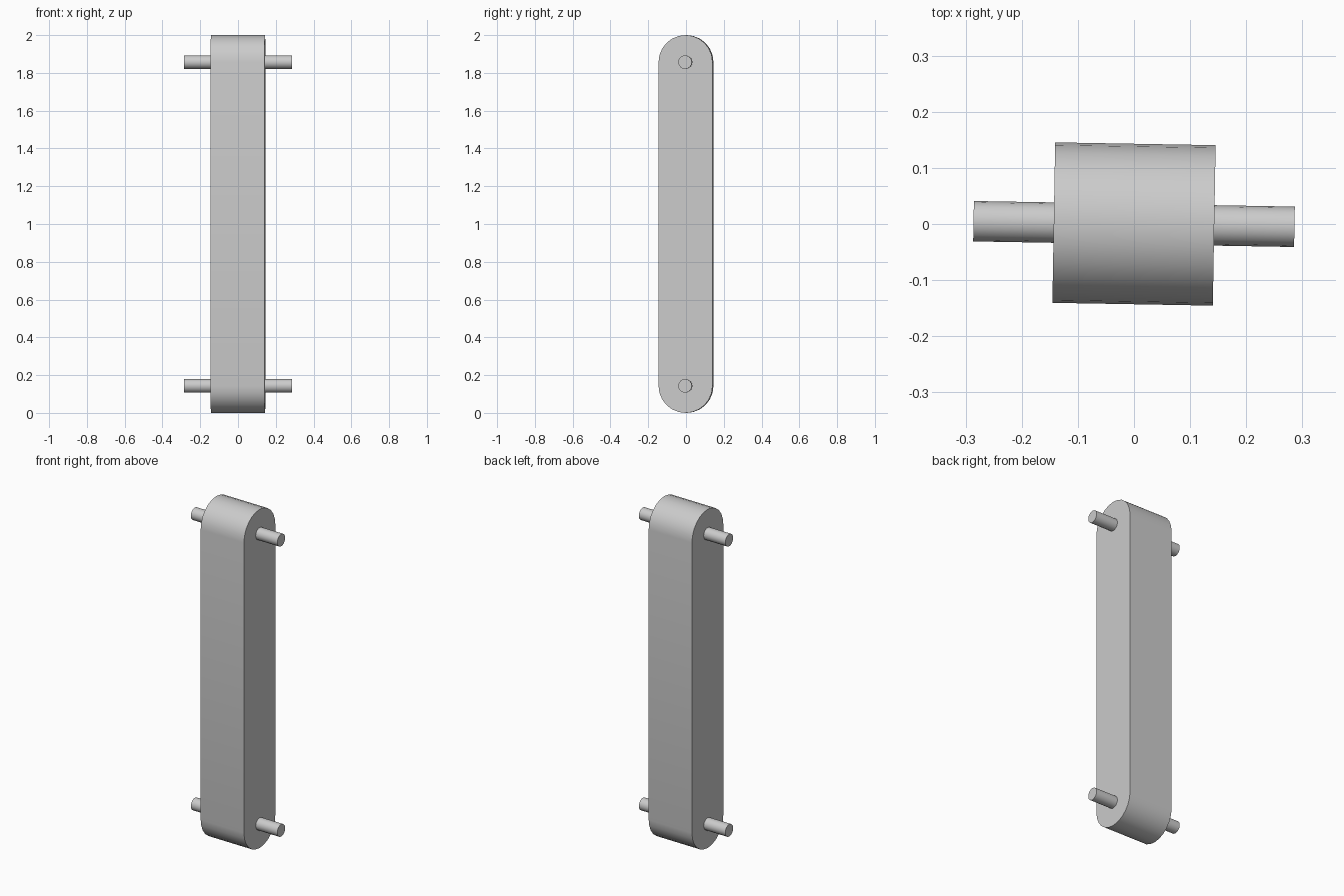
import bpy, bmesh, math
from mathutils import Matrix

cube = bpy.data.objects.get("Cube")
if cube:
    bpy.data.objects.remove(cube, do_unlink=True)

R = 0.143            # half width of the bar and radius of its round ends
PIN_R = 0.036
PIN_TIP = 0.286
LOW, HIGH = R, 2 - R
TURN = Matrix.Rotation(math.radians(-1), 4, 'Z')

grey = bpy.data.materials.new("plain grey")
grey.use_nodes = True
colour = (0.6, 0.6, 0.6, 1)
grey.diffuse_color = colour
grey.node_tree.nodes["Principled BSDF"].inputs["Base Color"].default_value = colour


def extrude_x(name, profile, x0, x1):
    """Extrude a closed (y, z) profile along x into a smooth-sided solid."""
    bm = bmesh.new()
    face = bm.faces.new([bm.verts.new((x0, y, z)) for y, z in profile])
    geom = bmesh.ops.extrude_face_region(bm, geom=[face])["geom"]
    moved = [g for g in geom if isinstance(g, bmesh.types.BMVert)]
    bmesh.ops.translate(bm, verts=moved, vec=(x1 - x0, 0, 0))
    bmesh.ops.recalc_face_normals(bm, faces=bm.faces)
    mesh = bpy.data.meshes.new(name)
    bm.to_mesh(mesh)
    bm.free()
    mesh.materials.append(grey)
    ob = bpy.data.objects.new(name, mesh)
    bpy.context.collection.objects.link(ob)
    ob.matrix_world = TURN
    bpy.ops.object.select_all(action='DESELECT')
    ob.select_set(True)
    bpy.context.view_layer.objects.active = ob
    bpy.ops.object.shade_smooth_by_angle(angle=math.radians(40))
    return ob


def arc(radius, z, start, sweep, steps):
    angles = [start + sweep * i / steps for i in range(steps + 1)]
    return [(radius * math.cos(a), z + radius * math.sin(a)) for a in angles]


# Upright bar with rounded top and bottom
outline = arc(R, HIGH, 0, math.pi, 12) + arc(R, LOW, math.pi, math.pi, 12)
extrude_x("bar", outline, -R, R)

# Pins on both sides at each end
for level, z in (("lower", LOW), ("upper", HIGH)):
    circle = arc(PIN_R, z, 0, 2 * math.pi, 16)[:-1]
    for side, s in (("left", 1), ("right", -1)):
        extrude_x(f"{level}_{side}_pin", circle, s * R, s * PIN_TIP)
